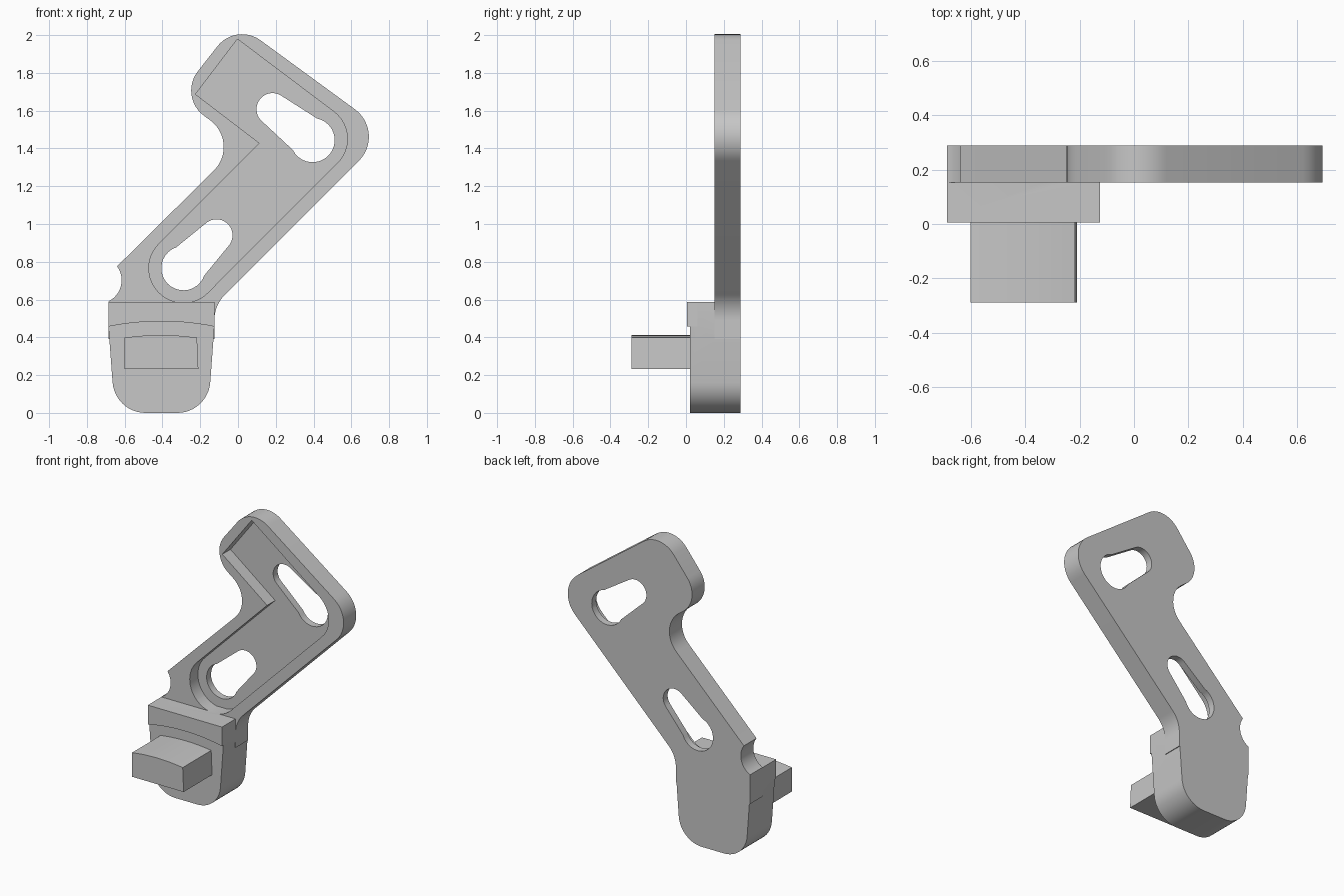
import bpy, bmesh, math
from mathutils import Vector

cube = bpy.data.objects.get("Cube")
if cube:
    bpy.data.objects.remove(cube, do_unlink=True)

grey = bpy.data.materials.new("plain_grey")
grey.use_nodes = True
colour = (0.57, 0.57, 0.57, 1)
grey.diffuse_color = colour
grey.node_tree.nodes["Principled BSDF"].inputs["Base Color"].default_value = colour


def rounded(corners, steps=12):
    """Outline from (x, z, radius) corners; radius 0 stays sharp."""
    out = []
    for i, (x, z, r) in enumerate(corners):
        p = Vector((x, z))
        if not r:
            out.append(p)
            continue
        a = (Vector(corners[i - 1][:2]) - p).normalized()
        b = (Vector(corners[(i + 1) % len(corners)][:2]) - p).normalized()
        half = a.angle(b) / 2
        centre = p + (a + b).normalized() * r / math.sin(half)
        start = p + a * r / math.tan(half) - centre
        end = p + b * r / math.tan(half) - centre
        sweep = start.angle(end)
        for k in range(steps + 1):
            t = sweep * k / steps
            out.append(centre + (start * math.sin(sweep - t) + end * math.sin(t))
                       / math.sin(sweep))
    return out


def slot(small, r, big, big_r, steps=20):
    """Keyhole outline: narrow round end opening into a larger circle."""
    out = []
    s, b = Vector(small), Vector(big)
    d = s - b
    axis = math.atan2(d.y, d.x)
    for c, rad, lo, hi in ((s, r, -87, 87), (b, big_r, 64, 296)):
        for k in range(steps + 1):
            t = axis + math.radians(lo + (hi - lo) * k / steps)
            out.append(c + rad * Vector((math.cos(t), math.sin(t))))
    return out


def bowed(x0, x1, z, rise, steps=16):
    """Shallow arch from x0 to x1."""
    return [Vector((x0 + (x1 - x0) * k / steps,
                    z + rise * (1 - (2 * k / steps - 1) ** 2)))
            for k in range(steps + 1)]


def extrude(name, outline, y0, y1):
    bm = bmesh.new()
    face = bm.faces.new([bm.verts.new((p.x, y0, p.y)) for p in outline])
    new = bmesh.ops.extrude_face_region(bm, geom=[face])["geom"]
    for v in new:
        if isinstance(v, bmesh.types.BMVert):
            v.co.y = y1
    bmesh.ops.remove_doubles(bm, verts=bm.verts, dist=0.0005)
    bmesh.ops.recalc_face_normals(bm, faces=bm.faces)
    mesh = bpy.data.meshes.new(name)
    bm.to_mesh(mesh)
    bm.free()
    mesh.materials.append(grey)
    ob = bpy.data.objects.new(name, mesh)
    bpy.context.collection.objects.link(ob)
    return ob


def select(ob):
    bpy.ops.object.select_all(action='DESELECT')
    ob.select_set(True)
    bpy.context.view_layer.objects.active = ob


def combine(ob, other, operation):
    select(ob)
    mod = ob.modifiers.new(operation.lower(), 'BOOLEAN')
    mod.operation, mod.solver, mod.object = operation, 'EXACT', other
    bpy.ops.object.modifier_apply(modifier=mod.name)
    bpy.data.objects.remove(other, do_unlink=True)


FRONT, FLOOR, BACK = 0.152, 0.24, 0.288
LEFT, RIGHT, TOP = -0.686, -0.125, 0.588

# Cranked arm plate
arm = extrude("bracket_arm", rounded([
    (-0.01, 2.067, 0.165), (0.789, 1.483, 0.18), (RIGHT, 0.57, 0.19),
    (RIGHT, 0.39, 0), (LEFT, 0.39, 0), (LEFT, 0.59, 0),
    (-0.563, 0.658, 0.125), (-0.64, 0.776, 0),
    (0.0185, 1.428, 0.175), (-0.318, 1.674, 0.165)]), FRONT, BACK)

# Recessed pocket in the front face
pocket = extrude("pocket_cutter", rounded([
    (-0.003, 1.979, 0), (0.673, 1.47, 0.18), (-0.289, 0.507, 0.182),
    (-0.547, 0.766, 0.182), (0.114, 1.428, 0), (-0.225, 1.687, 0)]), 0, FLOOR)
combine(arm, pocket, 'DIFFERENCE')

# Keyhole slots
for small, big in (((0.183, 1.608), (0.395, 1.444)),
                   ((-0.114, 0.94), (-0.289, 0.766))):
    cutter = extrude("slot_cutter", slot(small, 0.085, big, 0.117), 0, 0.5)
    combine(arm, cutter, 'DIFFERENCE')

# Thick tapered foot with a bowed lip along its top
foot = extrude("foot", rounded([
    (LEFT, TOP, 0), (RIGHT, TOP, 0), (RIGHT, 0.457, 0),
    (-0.159, 0, 0.175), (-0.652, 0, 0.175), (LEFT, 0.457, 0)]), 0.02, BACK)
combine(arm, foot, 'UNION')
lip = extrude("lip", bowed(LEFT, RIGHT, 0.457, 0.028)
              + [Vector((RIGHT, TOP)), Vector((LEFT, TOP))], 0.005, 0.06)
combine(arm, lip, 'UNION')

# Peg with a bowed top
peg = extrude("peg", bowed(-0.6, -0.217, 0.398, 0.014)
              + [Vector((-0.21, 0.233)), Vector((-0.6, 0.233))], -BACK, 0.03)

for ob in (arm, peg):
    select(ob)
    bpy.ops.object.shade_smooth_by_angle(angle=math.radians(25))
